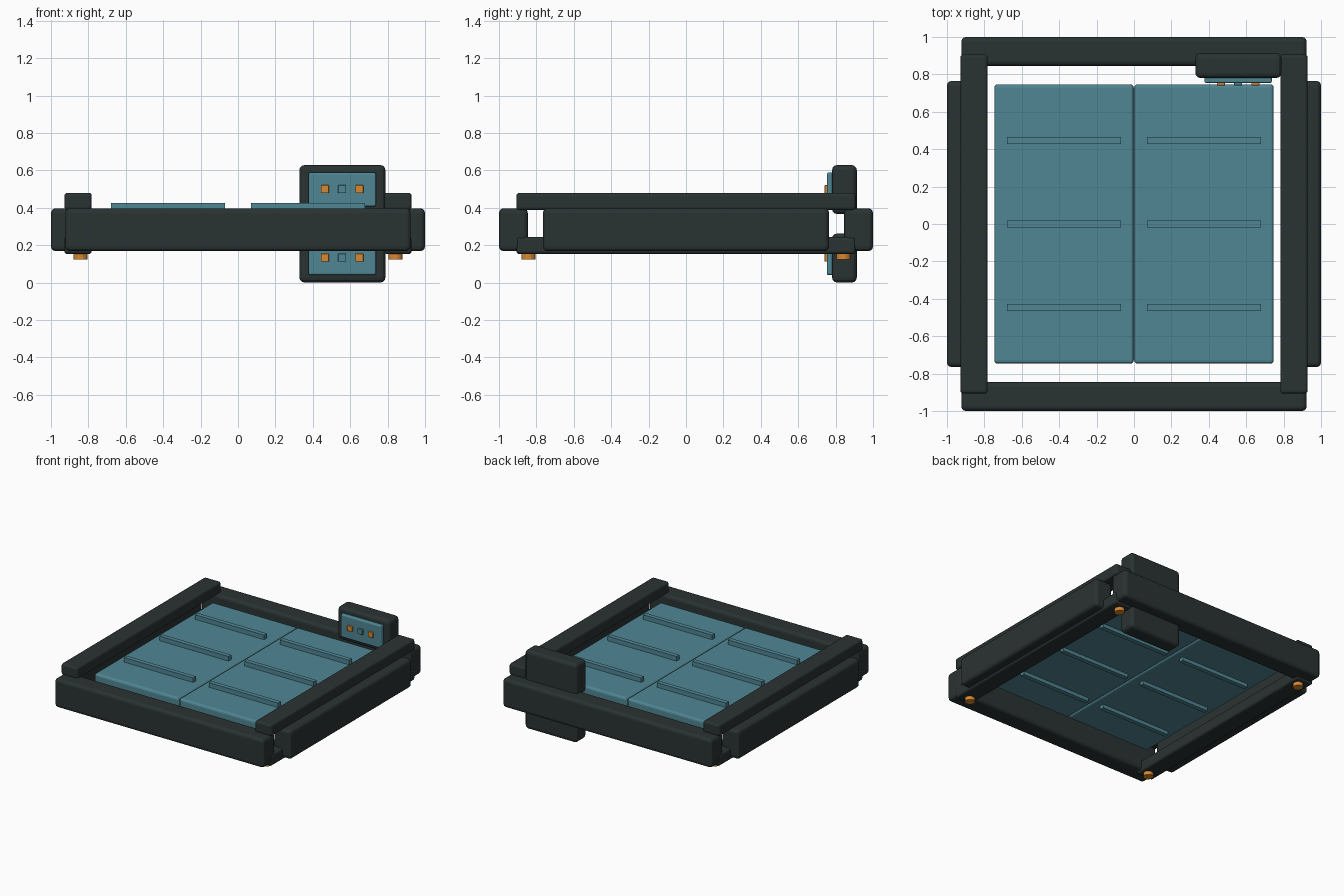
import bpy
import bmesh

default = bpy.data.objects.get("Cube")
if default:
    bpy.data.objects.remove(default, do_unlink=True)


def material(name, rgb):
    m = bpy.data.materials.new(name)
    m.use_nodes = True
    m.diffuse_color = (*rgb, 1)
    m.node_tree.nodes["Principled BSDF"].inputs["Base Color"].default_value = (*rgb, 1)
    return m


DARK = material("dark frame", (0.023, 0.033, 0.032))
TEAL = material("teal panel", (0.08, 0.24, 0.295))
ORANGE = material("orange accent", (0.7, 0.245, 0.03))


def finish(name, bm, mat, bevel):
    mesh = bpy.data.meshes.new(name)
    bm.to_mesh(mesh)
    bm.free()
    mesh.materials.append(mat)
    ob = bpy.data.objects.new(name, mesh)
    bpy.context.collection.objects.link(ob)
    if bevel:
        mod = ob.modifiers.new("rounded edges", "BEVEL")
        mod.width = bevel
        mod.segments = 3
    return ob


def box(name, xs, ys, zs, mat, bevel=0.0):
    """Box given by its extent along each axis."""
    bm = bmesh.new()
    bmesh.ops.create_cube(bm, size=1)
    for v in bm.verts:
        for axis, (lo, hi) in enumerate((xs, ys, zs)):
            v.co[axis] = hi if v.co[axis] > 0 else lo
    return finish(name, bm, mat, bevel)


def span(centre, size):
    return centre - size / 2, centre + size / 2


# Outer frame beams
for side, s in (("front", -1), ("back", 1)):
    box(side + "_beam", (-0.923, 0.923), span(s * 0.923, 0.154), (0.168, 0.397), DARK, 0.025)

# Side plates, with rails above and below them
for side, s in (("left", 1), ("right", -1)):
    box(side + "_side_plate", span(s * 0.923, 0.154), (-0.765, 0.765), (0.168, 0.397), DARK, 0.025)
    for level, z in (("upper", 0.434), ("lower", 0.198)):
        box(f"{side}_{level}_rail", span(s * 0.855, 0.146), (-0.907, 0.907),
            span(z, 0.092), DARK, 0.016)

    # Hatch leaf with ribs standing out on both faces
    box(side + "_leaf", span(s * 0.374, 0.746), (-0.747, 0.747), (0.26, 0.388), TEAL, 0.018)
    for i in range(3):
        box(f"{side}_rib_{i + 1}", span(s * 0.375, 0.61), span((i - 1) * 0.447, 0.036),
            (0.232, 0.424), TEAL)

    # Corner feet
    for end, e in (("front", -1), ("back", 1)):
        bm = bmesh.new()
        bmesh.ops.create_cone(bm, cap_ends=True, segments=16, radius1=0.037,
                              radius2=0.037, depth=0.04)
        foot = finish(f"{end}_{side}_foot", bm, ORANGE, 0)
        foot.location = (s * 0.842, e * 0.842, 0.143)

# Control boxes above and below the back beam
for level, z in (("upper", 0.497), ("lower", 0.131)):
    box(level + "_control_box", span(0.558, 0.46), (0.781, 0.913), span(z, 0.262), DARK, 0.027)
    box(level + "_control_face", span(0.557, 0.36), (0.753, 0.79), span(z, 0.182), TEAL, 0.01)
    for i, mat in enumerate((ORANGE, TEAL, ORANGE)):
        box(f"{level}_button_{i + 1}", span(0.557 + (i - 1) * 0.092, 0.043), (0.741, 0.762),
            span(z + 0.002, 0.043), mat, 0.003)
